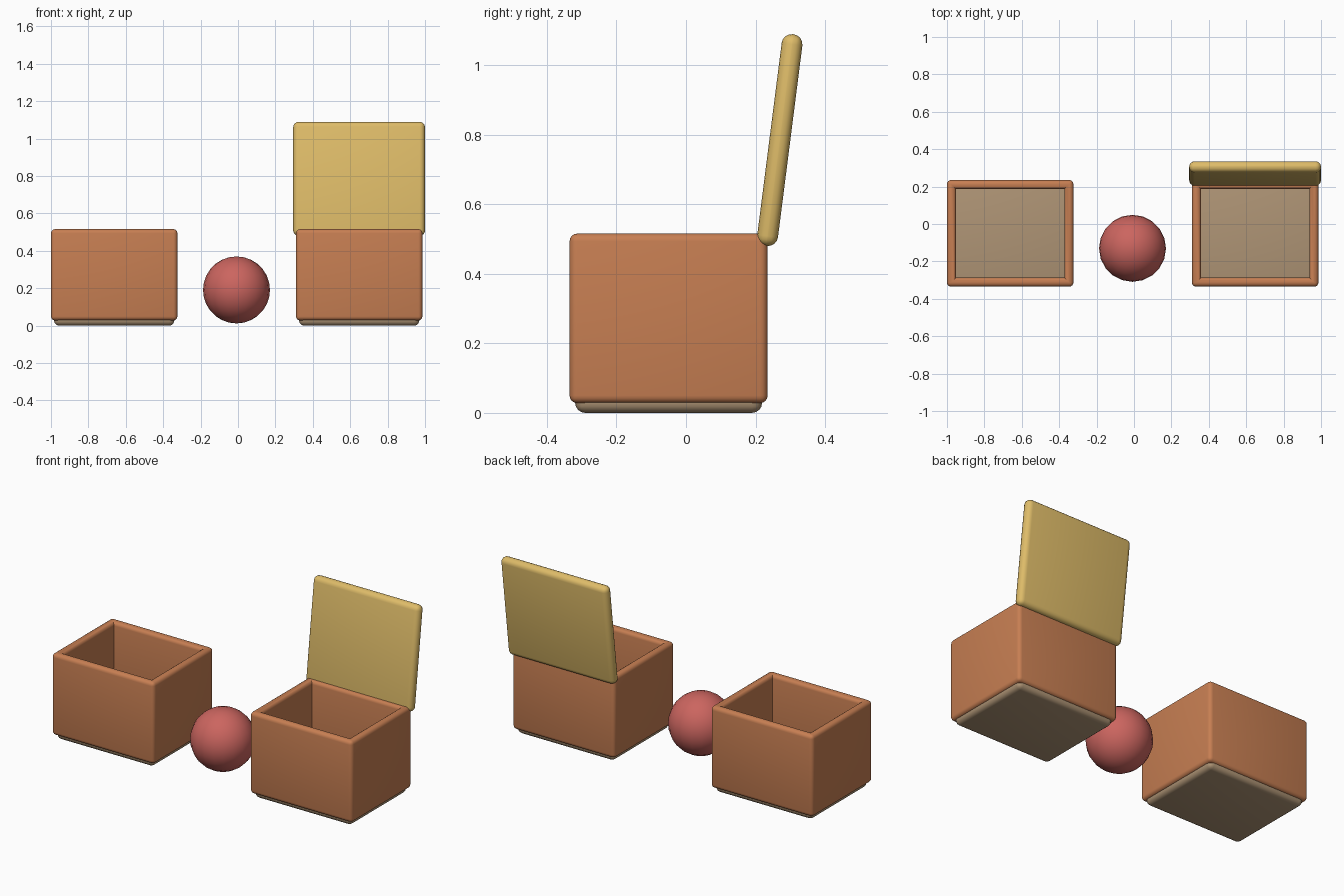
import bpy, bmesh
from math import radians

if "Cube" in bpy.data.objects:
    bpy.data.objects.remove(bpy.data.objects["Cube"])


def material(name, rgb):
    m = bpy.data.materials.new(name)
    m.diffuse_color = (*rgb, 1)
    m.use_nodes = True
    m.node_tree.nodes["Principled BSDF"].inputs["Base Color"].default_value = m.diffuse_color
    return m


WALL = material("orange_wood", (0.57, 0.21, 0.085))
BASE = material("tan_wood", (0.43, 0.30, 0.18))
LID = material("yellow_wood", (0.73, 0.50, 0.14))
BALL = material("red_ball", (0.60, 0.13, 0.115))


def finish(bm, name, mat, loc, rot=(0, 0, 0)):
    me = bpy.data.meshes.new(name)
    bm.to_mesh(me)
    bm.free()
    me.materials.append(mat)
    ob = bpy.data.objects.new(name, me)
    ob.location, ob.rotation_euler = loc, rot
    bpy.context.collection.objects.link(ob)
    bpy.ops.object.select_all(action='DESELECT')
    ob.select_set(True)
    bpy.context.view_layer.objects.active = ob
    bpy.ops.object.shade_smooth_by_angle(angle=radians(40))
    return ob


def round_convex(bm, radius):
    """Round every outward corner, leaving inner corners crisp."""
    bmesh.ops.recalc_face_normals(bm, faces=bm.faces)
    bm.normal_update()
    edges = [e for e in bm.edges if e.calc_face_angle_signed() > 0.5]
    bmesh.ops.bevel(bm, geom=edges, offset=radius, offset_type='OFFSET',
                    segments=4, profile=0.5, affect='EDGES')


def slab(name, size, radius, mat, loc, rot=(0, 0, 0)):
    bm = bmesh.new()
    bmesh.ops.create_cube(bm, size=1)
    bmesh.ops.scale(bm, vec=size, verts=bm.verts)
    round_convex(bm, radius)
    return finish(bm, name, mat, loc, rot)


def wall_ring(name, w, d, z0, z1, thick, radius, mat, loc):
    bm = bmesh.new()
    loops = []
    for inset, z in ((0, z0), (0, z1), (thick, z1), (thick, z0)):
        x, y = w / 2 - inset, d / 2 - inset
        loops.append([bm.verts.new((sx * x, sy * y, z))
                      for sx, sy in ((-1, -1), (1, -1), (1, 1), (-1, 1))])
    for i in range(4):
        a, b = loops[i], loops[(i + 1) % 4]
        for k in range(4):
            n = (k + 1) % 4
            bm.faces.new((a[k], a[n], b[n], b[k]))
    round_convex(bm, radius)
    return finish(bm, name, mat, loc)


# Two open boxes: wall ring plus rounded floor plate
for side, x in (("left", -0.662), ("right", 0.648)):
    wall_ring(side + "_box_walls", 0.676, 0.57, 0.028, 0.516, 0.048, 0.022,
              WALL, (x, -0.05, 0))
    slab(side + "_box_base", (0.644, 0.538, 0.06), 0.029, BASE, (x, -0.05, 0.03))

# Lid standing open behind the right box
slab("open_lid", (0.705, 0.06, 0.614), 0.029, LID, (0.6475, 0.27, 0.785),
     (radians(-7.25), 0, 0))

# Ball between the boxes
bm = bmesh.new()
bmesh.ops.create_uvsphere(bm, u_segments=20, v_segments=14, radius=0.179)
finish(bm, "ball", BALL, (-0.008, -0.13, 0.191))
